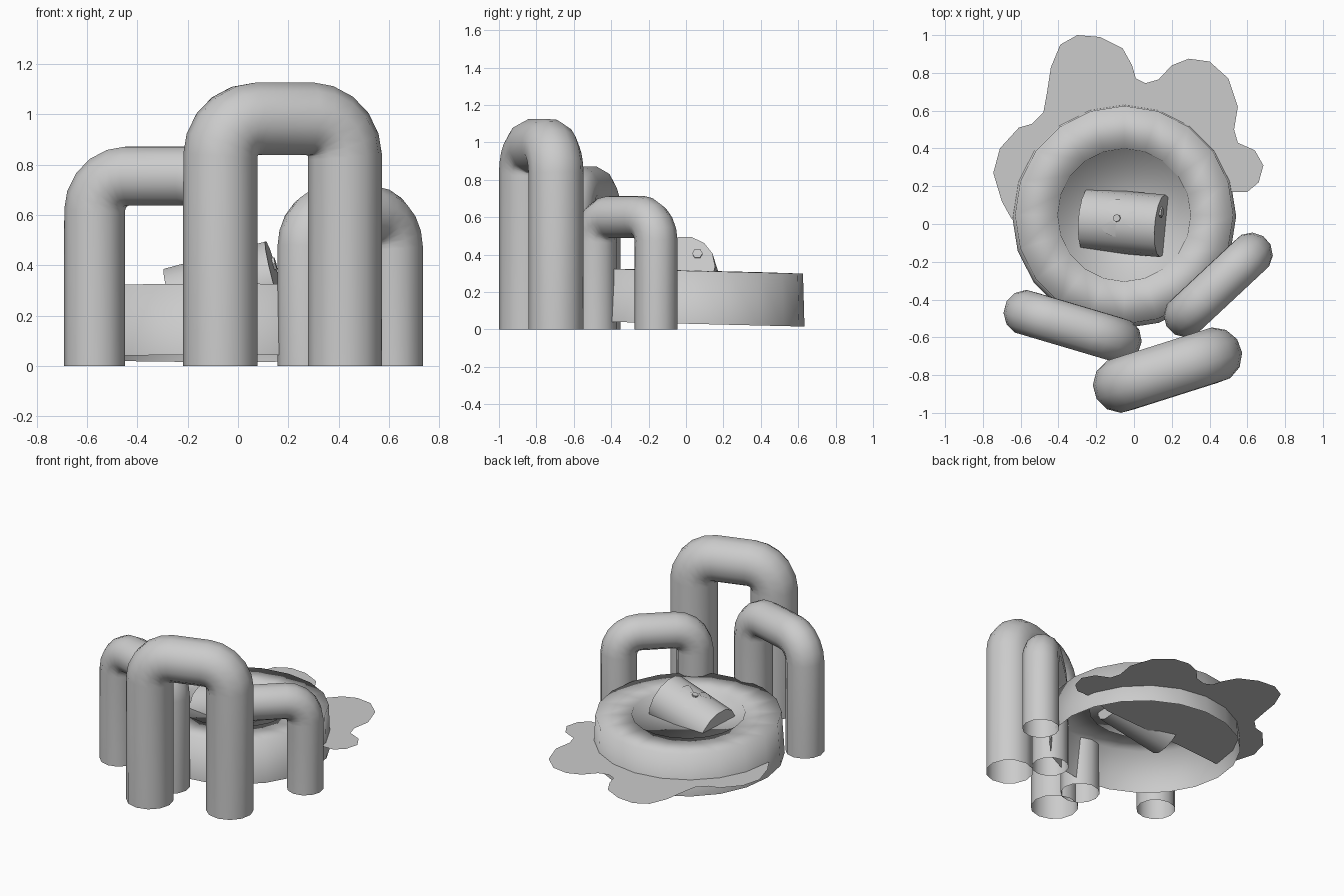
import bpy, bmesh
from math import sin, cos, pi, radians, sqrt
from mathutils import Vector, Matrix, Euler

cube = bpy.data.objects.get("Cube")
if cube:
    bpy.data.objects.remove(cube, do_unlink=True)


def activate(ob):
    bpy.ops.object.select_all(action='DESELECT')
    ob.select_set(True)
    bpy.context.view_layer.objects.active = ob


def finish(name, bm, angle=40, matrix=None):
    bmesh.ops.recalc_face_normals(bm, faces=bm.faces)
    mesh = bpy.data.meshes.new(name)
    bm.to_mesh(mesh)
    bm.free()
    ob = bpy.data.objects.new(name, mesh)
    bpy.context.collection.objects.link(ob)
    if matrix:
        ob.matrix_world = matrix
    activate(ob)
    bpy.ops.object.shade_smooth_by_angle(angle=radians(angle))
    return ob


# Arched pipes: open tubes swept along an upside-down U
def pipe(name, start, end, height, radius, bend):
    a, b = Vector((*start, 0)), Vector((*end, 0))
    run = (b - a).normalized()
    up = Vector((0, 0, 1))
    angles = [i * pi / 10 for i in range(6)]
    path = [a]
    path += [a + run * bend * (1 - cos(t)) + up * (height - bend + bend * sin(t)) for t in angles]
    path += [b - run * bend * (1 - cos(t)) + up * (height - bend + bend * sin(t)) for t in reversed(angles)]
    path.append(b)
    curve = bpy.data.curves.new(name, 'CURVE')
    curve.dimensions = '3D'
    curve.bevel_depth = radius
    curve.bevel_resolution = 4
    spline = curve.splines.new('POLY')
    spline.points.add(len(path) - 1)
    for point, co in zip(spline.points, path):
        point.co = (*co, 1)
    ob = bpy.data.objects.new(name, curve)
    bpy.context.collection.objects.link(ob)
    activate(ob)
    bpy.ops.object.convert(target='MESH')
    bpy.ops.object.shade_smooth_by_angle(angle=radians(50))


pipe("tall_pipe", (-0.07, -0.852), (0.425, -0.695), 0.982, 0.148, 0.15)
pipe("right_pipe", (-0.57, -0.47), (-0.08, -0.615), 0.755, 0.121, 0.14)
pipe("left_pipe", (0.272, -0.485), (0.62, -0.16), 0.602, 0.115, 0.13)

# Vat: tapered wall, flat rim and a sunken liquid surface, open underneath
SIDES = 20
bm = bmesh.new()
rings = []
for r, z in [(0.593, 0.03), (0.578, 0.313), (0.352, 0.315), (0.35, 0.285)]:
    rings.append([bm.verts.new((r * sin(2 * pi * i / SIDES), r * cos(2 * pi * i / SIDES), z))
                  for i in range(SIDES)])
for low, high in zip(rings, rings[1:]):
    for i in range(SIDES):
        j = (i + 1) % SIDES
        bm.faces.new((low[i], low[j], high[j], high[i]))
bm.faces.new(rings[-1])
vat = finish("vat", bm, 95,
             Matrix.Translation((-0.052, 0.04, 0)) @ Matrix.Rotation(radians(-1.4), 4, 'X'))

# Spilled goo: lobed outline with a rounded lip, open underneath
outline = [(-0.65, 0.03), (-0.70, 0.12), (-0.745, 0.27), (-0.71, 0.40), (-0.61, 0.51),
           (-0.54, 0.53), (-0.48, 0.59), (-0.46, 0.70), (-0.44, 0.83), (-0.39, 0.95),
           (-0.30, 1.0), (-0.18, 0.99), (-0.06, 0.93), (-0.01, 0.84), (0.01, 0.77),
           (0.06, 0.745), (0.13, 0.765), (0.20, 0.84), (0.29, 0.875), (0.40, 0.86),
           (0.50, 0.77), (0.55, 0.62), (0.53, 0.50), (0.55, 0.43), (0.64, 0.39),
           (0.685, 0.31), (0.66, 0.22), (0.60, 0.17), (0.50, 0.17), (0.30, 0.10), (-0.3, 0.06)]
bm = bmesh.new()
top = bm.faces.new([bm.verts.new((x, y, 0.065)) for x, y in reversed(outline)])
top.normal_update()
for inset, rise in [(0.005, 0.03), (0.025, 0.025), (0.03, 0.01)]:
    bmesh.ops.inset_region(bm, faces=[top], thickness=inset, use_even_offset=False)
    bmesh.ops.translate(bm, verts=top.verts, vec=(0, 0, rise))
bmesh.ops.triangulate(bm, faces=[top])
finish("goo_spill", bm, 60)

# Tilted barrel sinking in the vat, local x along its axis
RADIUS, LENGTH = 0.166, 0.42
frame = Matrix.Translation((-0.05, 0.008, 0.283)) @ Euler(
    (0, radians(-15), radians(-5))).to_matrix().to_4x4()
along_x = Matrix.Rotation(pi / 2, 4, 'Y')


def cylinder(name, sides, radius, depth, local):
    bm = bmesh.new()
    bmesh.ops.create_cone(bm, cap_ends=True, segments=sides, radius1=radius, radius2=radius,
                          depth=depth, matrix=local)
    finish(name, bm, 40, frame)


cylinder("barrel", 14, RADIUS, LENGTH, along_x)
cylinder("barrel_bung", 6, 0.028, 0.02,
         Matrix.Translation((LENGTH / 2, 0.07, 0.07)) @ along_x)
cylinder("hazard_hub", 8, 0.02, 0.012, Matrix.Translation((0, 0.02, RADIUS)))

# Hazard blades wrapped over the barrel side
bm = bmesh.new()
for blade in range(3):
    centre = blade * 2 * pi / 3
    grid = []
    for r in (0.03, 0.065, 0.1):
        row = []
        for k in range(5):
            t = centre + (k - 2) * radians(14)
            x, y = r * cos(t), 0.02 + r * sin(t)
            row.append(bm.verts.new((x, y, sqrt(RADIUS ** 2 - y ** 2) + 0.003)))
        grid.append(row)
    for inner, outer in zip(grid, grid[1:]):
        for k in range(4):
            bm.faces.new((inner[k], outer[k], outer[k + 1], inner[k + 1]))
finish("hazard_blades", bm, 40, frame)
